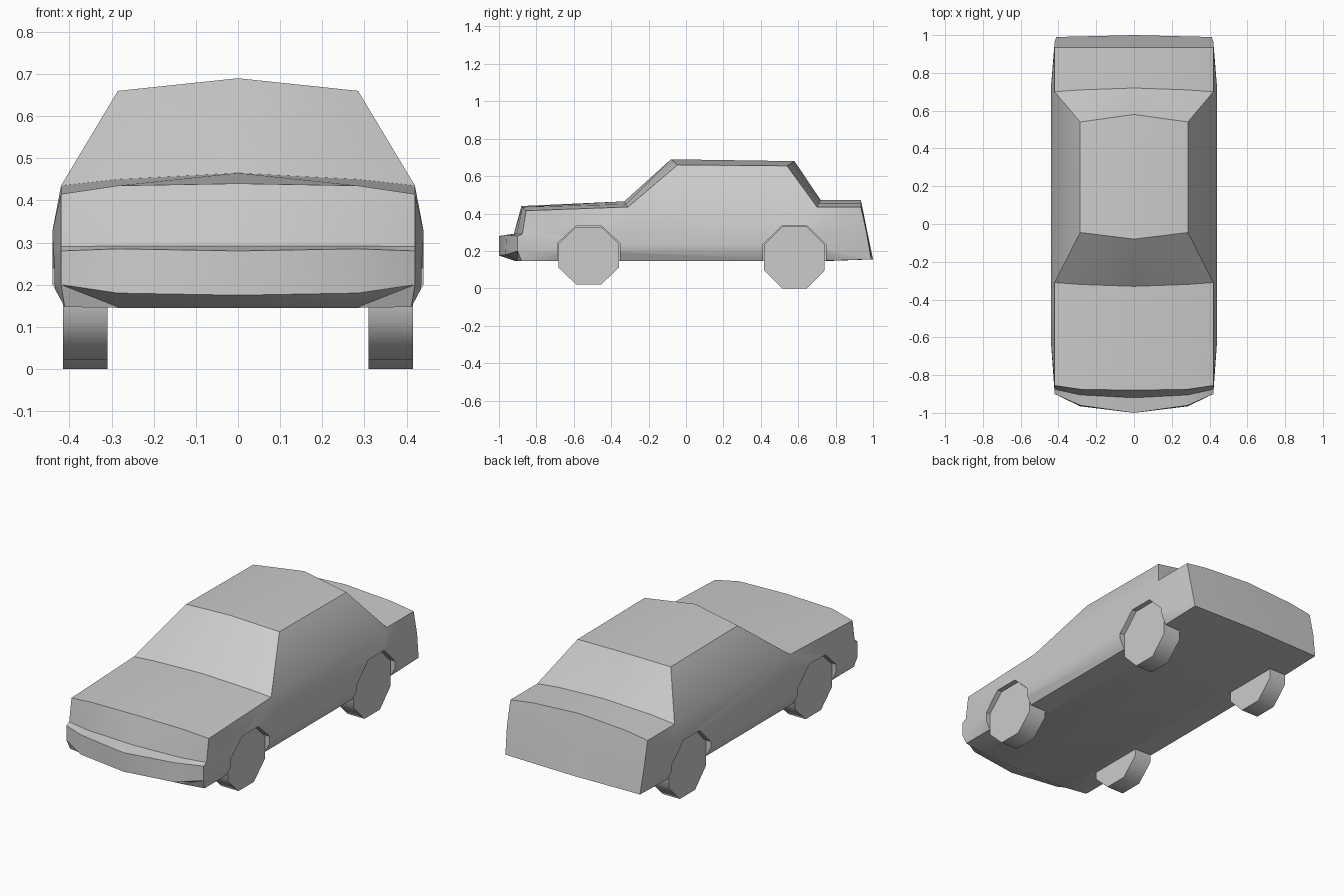
import bpy, bmesh, math

if "Cube" in bpy.data.objects:
    bpy.data.objects.remove(bpy.data.objects["Cube"])

# Lengthwise (y, z) outlines: bumper, nose, bonnet, windscreen, roof, rear screen, boot, tail, floor
EDGE = [(-.88, .147), (-.90, .20), (-.90, .28), (-.875, .29), (-.855, .415), (-.31, .435),
        (-.31, .435), (.70, .435), (.70, .435), (.935, .435), (.965, .30), (.99, .155), (.72, .147)]
SHOULDER = [(-.90, .145), (-.965, .18), (-.96, .285), (-.905, .292), (-.875, .435), (-.32, .45),
            (-.045, .66), (.54, .655), (.71, .455), (.935, .455), (.968, .30), (.993, .155), (.72, .145)]
CENTRE = [(-.91, .145), (-1, .175), (-1, .28), (-.92, .292), (-.88, .44), (-.33, .465),
          (-.08, .69), (.58, .68), (.72, .472), (.935, .472), (.97, .30), (1, .155), (.72, .145)]
# Side bulge: the edge outline squeezed inwards
BULGE = [(min(max(y, -.62), .72), min(max(z, .2), .33)) for y, z in EDGE]


def finish(bm, name):
    bmesh.ops.recalc_face_normals(bm, faces=bm.faces)
    mesh = bpy.data.meshes.new(name)
    bm.to_mesh(mesh)
    bm.free()
    ob = bpy.data.objects.new(name, mesh)
    bpy.context.collection.objects.link(ob)
    return ob


def activate(ob):
    bpy.ops.object.select_all(action='DESELECT')
    ob.select_set(True)
    bpy.context.view_layer.objects.active = ob


def loft(sections, name):
    """Skin outlines placed along x; repeated points collapse to one vertex."""
    bm = bmesh.new()
    cache = {}

    def vert(x, y, z):
        key = (round(x, 4), round(y, 4), round(z, 4))
        if key not in cache:
            cache[key] = bm.verts.new(key)
        return cache[key]

    def face(vs):
        vs = list(dict.fromkeys(vs))
        if len(vs) > 2 and not bm.faces.get(vs):
            bm.faces.new(vs)

    rows = [[vert(x * (.98 if z < .16 else 1), y, z) for y, z in prof] for x, prof in sections]
    for a, b in zip(rows, rows[1:]):
        for i in range(len(a)):
            j = (i + 1) % len(a)
            face([a[i], a[j], b[j], b[i]])
    face(rows[0])
    face(rows[-1])
    bmesh.ops.triangulate(bm, faces=[f for f in bm.faces if len(f.verts) == 4])
    return finish(bm, name)


def disc(name, x0, x1, y, z, ry, rz):
    """Eight-sided wheel shape with a flat side on the ground."""
    k = math.cos(math.pi / 8)
    angles = [math.pi / 8 + i * math.pi / 4 for i in range(8)]
    prof = [(y + ry * math.cos(a), z + rz / k * math.sin(a)) for a in angles]
    bm = bmesh.new()
    ends = [[bm.verts.new((x, py, pz)) for py, pz in prof] for x in (x0, x1)]
    for i in range(8):
        j = (i + 1) % 8
        bm.faces.new([ends[0][i], ends[0][j], ends[1][j], ends[1][i]])
    for e in ends:
        bm.faces.new(e)
    return finish(bm, name)


# Body shell with cabin
half = [(.44, BULGE), (.42, EDGE), (.285, SHOULDER)]
body = loft([(-x, p) for x, p in half] + [(0, CENTRE)] + half[::-1], "car_body")

# Wheels and the arches cut around them
for end, y, z, rz in (("front", -.52, .175, .154), ("rear", .58, .165, .165)):
    for side, s in (("left", -1), ("right", 1)):
        cutter = disc("arch_cutter", s * .305, s * .5, y, z, .182, rz + .003)
        cutter.hide_render = True
        activate(body)
        mod = body.modifiers.new("arch", 'BOOLEAN')
        mod.operation, mod.solver, mod.object = 'DIFFERENCE', 'EXACT', cutter
        bpy.ops.object.modifier_apply(modifier=mod.name)
        bpy.data.objects.remove(cutter)
        wheel = disc(f"{end}_{side}_wheel", s * .31, s * .415, y, z, .175, rz)
        activate(wheel)
        bpy.ops.object.shade_smooth_by_angle(angle=math.radians(50))

activate(body)
bpy.ops.object.shade_smooth_by_angle(angle=math.radians(32))
